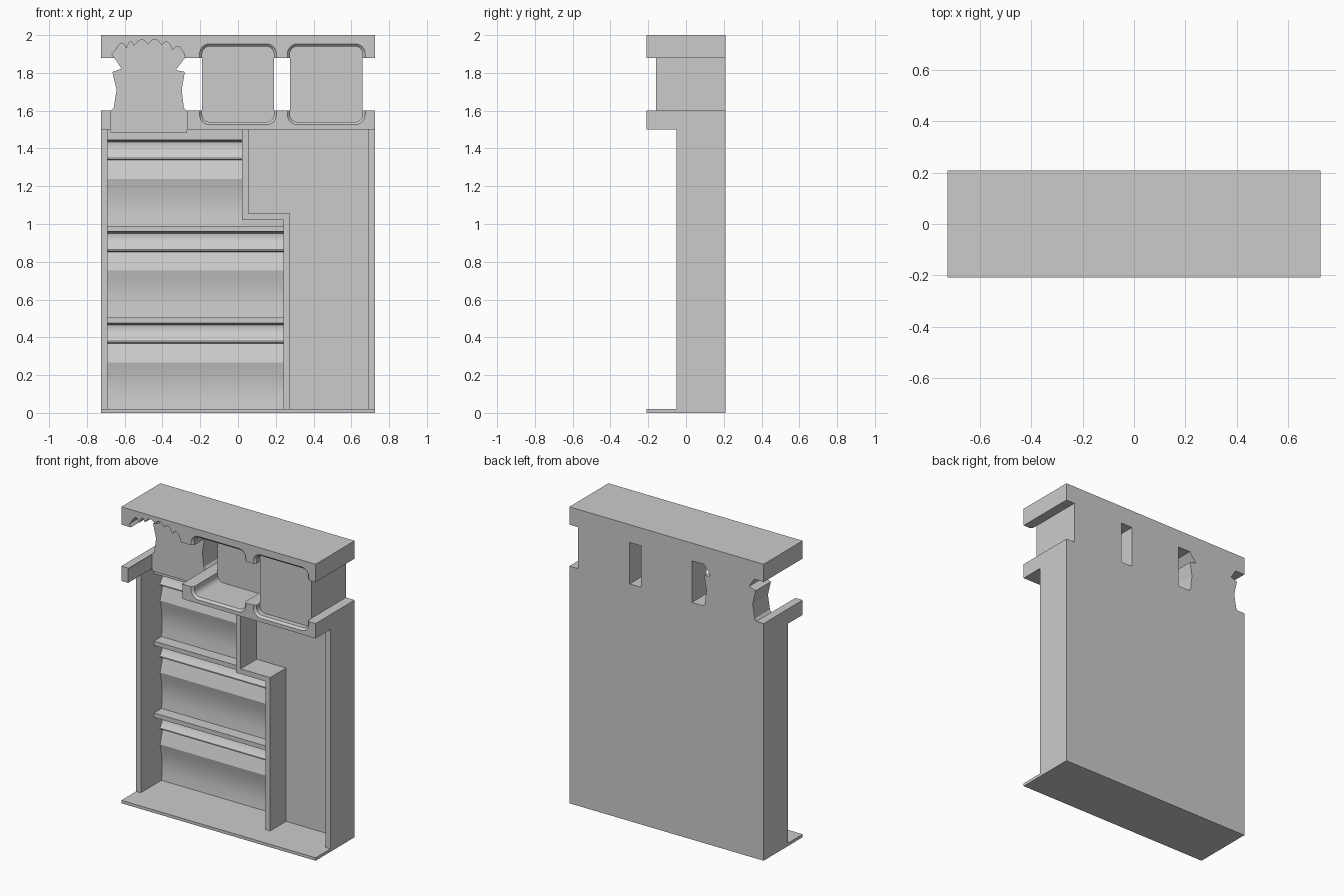
import bpy, bmesh, math

cube = bpy.data.objects.get("Cube")
if cube:
    bpy.data.objects.remove(cube, do_unlink=True)

grey = bpy.data.materials.new("plain_grey")
grey.use_nodes = True
COLOUR = (0.6, 0.6, 0.6, 1)
grey.diffuse_color = COLOUR
grey.node_tree.nodes["Principled BSDF"].inputs["Base Color"].default_value = COLOUR

W, D = 0.725, 0.208      # half width, half depth
FRONT = -0.05            # front of the cabinet frame


def loft(name, rings):
    """Closed solid through matching rings of 3D points."""
    bm = bmesh.new()
    loops = [[bm.verts.new(p) for p in ring] for ring in rings]
    n = len(loops[0])
    for a, b in zip(loops, loops[1:]):
        for i in range(n):
            j = (i + 1) % n
            bm.faces.new((a[i], a[j], b[j], b[i]))
    bm.faces.new(loops[0])
    bm.faces.new(loops[-1])
    bmesh.ops.recalc_face_normals(bm, faces=bm.faces)
    me = bpy.data.meshes.new(name)
    bm.to_mesh(me)
    bm.free()
    me.materials.append(grey)
    ob = bpy.data.objects.new(name, me)
    bpy.context.collection.objects.link(ob)
    return ob


def prism_y(name, outline, *depths):
    return loft(name, [[(x, y, z) for x, z in outline] for y in depths])


def prism_x(name, profile, x0, x1):
    return loft(name, [[(x, y, z) for y, z in profile] for x in (x0, x1)])


def box(name, x0, x1, y0, y1, z0, z1):
    return prism_x(name, [(y0, z0), (y1, z0), (y1, z1), (y0, z1)], x0, x1)


def rounded(x0, x1, z0, z1, r, grow=0):
    pts = []
    corners = ((x1 - r, z1 - r), (x0 + r, z1 - r), (x0 + r, z0 + r), (x1 - r, z0 + r))
    for q, (cx, cz) in enumerate(corners):
        for k in range(7):
            a = math.pi / 2 * (q + k / 6)
            pts.append((cx + (r + grow) * math.cos(a), cz + (r + grow) * math.sin(a)))
    return pts


def recess(name, x0, x1, floor):
    """Cutter: rounded pocket with a chamfered mouth."""
    rings = []
    for y, grow in ((-D - 0.1, 0.014), (-D, 0.014), (-D + 0.014, 0), (floor, 0)):
        rings.append([(x, y, z) for x, z in rounded(x0, x1, 1.54, 1.94, 0.04, grow)])
    return loft(name, rings)


# Ornate silhouette: sides, then a scalloped crown
right_side = [(-0.27, 1.485), (-0.27, 1.595), (-0.287, 1.615), (-0.298, 1.71),
              (-0.282, 1.805), (-0.33, 1.815), (-0.28, 1.88), (-0.285, 1.90)]
left_side = [(-0.645, 1.925), (-0.667, 1.90), (-0.617, 1.822), (-0.665, 1.805),
             (-0.643, 1.71), (-0.658, 1.615), (-0.675, 1.595), (-0.675, 1.485)]
crown = [(-0.285, 1.90), (-0.345, 1.92), (-0.405, 1.947), (-0.475, 1.95),
         (-0.55, 1.942), (-0.59, 1.93), (-0.645, 1.925)]
ornate = right_side[:]
for (ax, az), (bx, bz) in zip(crown, crown[1:]):
    for k in range(1, 7):
        t = k / 6
        ornate.append((ax + (bx - ax) * t, az + (bz - az) * t + 0.03 * math.sin(math.pi * t)))
ornate += left_side[1:]

# Top slab and lower ledge, pocketed for the three blocks
slabs = [box("top_slab", -W, W, -D, D, 1.88, 2.0),
         box("ledge", -W, W, -D, D, 1.5, 1.6)]
cutters = [prism_y("ornate_cutter", ornate, -D - 0.1, 0.045),
           recess("middle_cutter", -0.19, 0.19, 0.055),
           recess("right_cutter", 0.275, 0.66, -0.16)]
for slab in slabs:
    bpy.context.view_layer.objects.active = slab
    for cutter in cutters:
        mod = slab.modifiers.new("pocket", 'BOOLEAN')
        mod.operation, mod.solver, mod.object = 'DIFFERENCE', 'EXACT', cutter
        bpy.ops.object.modifier_apply(modifier=mod.name)
for cutter in cutters:
    bpy.data.objects.remove(cutter, do_unlink=True)

# Blocks between the slabs
prism_y("ornate_block", ornate, 0.045, D)
box("middle_block", -0.19, 0.19, 0.055, D, 1.6, 1.88)
box("right_block", 0.275, 0.66, -0.16, D, 1.6, 1.88)

# Cabinet frame
box("base_plate", -W, W, -D, D, 0, 0.02)
box("left_post", -W, -0.69, FRONT, D, 0.02, 1.5)
box("right_post", 0.69, W, FRONT, D, 0.02, 1.5)
box("right_back_panel", 0.275, 0.69, 0.12, D, 0.02, 1.5)
box("upper_back_panel", 0.055, 0.275, 0.12, D, 1.055, 1.5)

# Stepped divider
step = [(0.02, 1.5), (0.02, 1.02), (0.24, 1.02), (0.24, 0.02),
        (0.275, 0.02), (0.275, 1.055), (0.055, 1.055), (0.055, 1.5)]
prism_y("stepped_divider", step, FRONT, D)


# Shelf tiers: hollow lower panel, two sloping strips, shelf board
def tier(name, z, x1, top=0.485):
    pts = [(D, z)]
    for k in range(13):
        t = k / 12
        pts.append((0.17 + 0.014 * math.sin(math.pi * t) - 0.015 * t, z + 0.248 * t))
    pts += [(0.185, z + 0.348), (0.152, z + 0.352), (0.152, z + 0.36)]
    for k in range(1, 7):
        t = k / 6
        pts.append((0.152 + 0.033 * math.sin(math.pi / 1.6 * t), z + 0.36 + 0.085 * t))
    pts += [(0.09, z + 0.455), (0.09, z + top), (D, z + top)]
    ob = prism_x(name, pts, -0.69, x1)
    bpy.ops.object.select_all(action='DESELECT')
    ob.select_set(True)
    bpy.context.view_layer.objects.active = ob
    bpy.ops.object.shade_smooth_by_angle(angle=math.radians(15))


tier("lower_shelf_tier", 0.02, 0.24)
tier("middle_shelf_tier", 0.505, 0.24)
tier("upper_shelf_tier", 0.99, 0.02, 0.51)
box("shelf_corner_back", 0.02, 0.24, 0.17, D, 0.99, 1.02)
